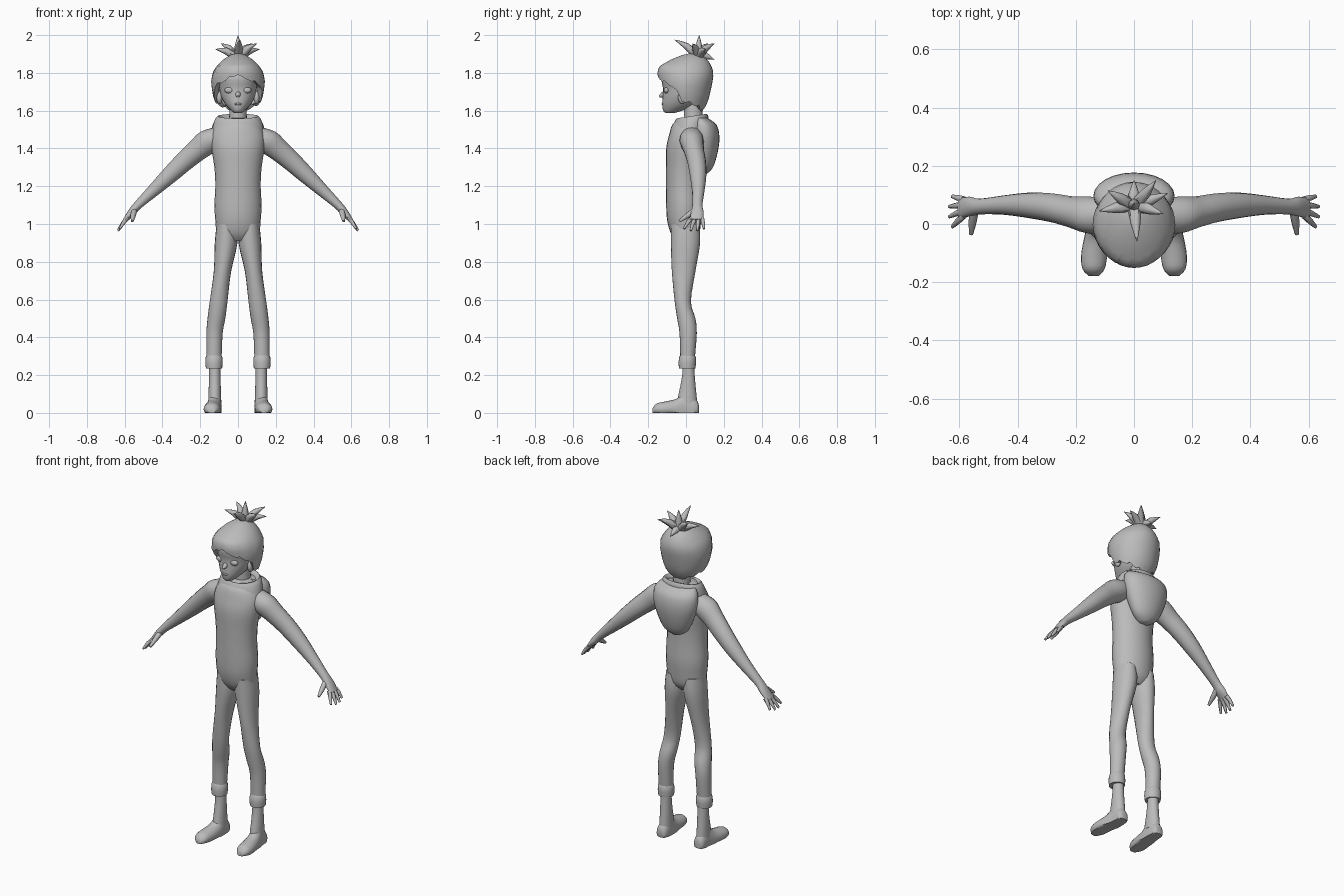
import bpy, bmesh, math
from mathutils import Vector

cube = bpy.data.objects.get("Cube")
if cube:
    bpy.data.objects.remove(cube, do_unlink=True)

colour = (.5, .5, .5, 1)
grey = bpy.data.materials.new("plain grey")
grey.use_nodes = True
grey.diffuse_color = colour
grey.node_tree.nodes["Principled BSDF"].inputs["Base Color"].default_value = colour

X, Y, Z = Vector((1, 0, 0)), Vector((0, 1, 0)), Vector((0, 0, 1))
parts = []


def finish(name, bm, mirror=False):
    bmesh.ops.recalc_face_normals(bm, faces=bm.faces)
    mesh = bpy.data.meshes.new(name)
    bm.to_mesh(mesh)
    bm.free()
    mesh.materials.append(grey)
    obj = bpy.data.objects.new(name, mesh)
    bpy.context.collection.objects.link(obj)
    if mirror:
        modifier = obj.modifiers.new("mirror", "MIRROR")
        modifier.use_mirror_merge = False
    parts.append(obj)


def blend_rings(rings, steps):
    """Catmull-Rom blend between key cross-sections."""
    padded = [rings[0], *rings, rings[-1]]
    blended = []
    for before, start, end, after in zip(padded, padded[1:], padded[2:], padded[3:]):
        for step in range(steps):
            t = step / steps
            blended.append([
                .5 * (2 * q + (r - p) * t + (2 * p - 5 * q + 4 * r - s) * t ** 2
                      + (3 * q - p - 3 * r + s) * t ** 3)
                for p, q, r, s in zip(before, start, end, after)])
    return blended + [rings[-1]]


def skin(bm, rows):
    for lower, upper in zip(rows, rows[1:]):
        for i in range(len(lower)):
            bm.faces.new((lower[i - 1], lower[i], upper[i], upper[i - 1]))
    bm.faces.new(rows[-1])


def loft(name, rings, u=X, v=Y, segments=20, steps=3, mirror=False):
    """Skin ellipses (x, y, z, radius_u, radius_v) lying in the u-v plane, kept above ground."""
    bm = bmesh.new()
    rows = []
    for x, y, z, radius_u, radius_v in blend_rings(rings, steps):
        row = []
        for k in range(segments):
            angle = math.tau * k / segments
            point = Vector((x, y, z)) + u * radius_u * math.cos(angle) + v * radius_v * math.sin(angle)
            point.z = max(point.z, 0)
            row.append(bm.verts.new(point))
        rows.append(row)
    skin(bm, rows)
    bm.faces.new(rows[0])
    finish(name, bm, mirror)


def upright(name, sections, centre=lambda z: 0, **options):
    """Loft level sections given as (z, half width, front y, back y)."""
    loft(name, [(centre(z), (front + back) / 2, z, half, (back - front) / 2)
                for z, half, front, back in sections], **options)


def spike(name, base, tip, radius, end=.002, lift=0, mirror=False):
    """Taper from base to tip, with its middle raised by lift."""
    base, tip = Vector(base), Vector(tip)
    axis = (tip - base).normalized()
    side = axis.orthogonal().normalized()
    middle = base.lerp(tip, .5) + Z * lift
    half = radius * .75 + end * .25
    loft(name, [(*base, radius, radius), (*middle, half, half), (*tip, end, end)],
         side, axis.cross(side), segments=8, steps=2, mirror=mirror)


def ball(name, centre, size, mirror=False):
    bm = bmesh.new()
    bmesh.ops.create_uvsphere(bm, u_segments=16, v_segments=10, radius=1)
    for vert in bm.verts:
        vert.co = Vector(c + s * p for c, s, p in zip(centre, size, vert.co))
    finish(name, bm, mirror)


def lookup(rows, key):
    """Linear lookup of the values filed under a rising first entry."""
    for lower, upper in zip(rows, rows[1:]):
        if key <= upper[0]:
            share = max(0, (key - lower[0]) / (upper[0] - lower[0]))
            return [p + (q - p) * share for p, q in zip(lower[1:], upper[1:])]
    return rows[-1][1:]


def leg_centre(z):
    """Legs spread evenly from the hips and hang straight below the knees."""
    return .127 - .064 * min(1, max(0, (z - .4) / .5))


# Torso
upright("torso", [
    (.91, .06, -.05, .04), (.95, .11, -.08, .07), (1.02, .12, -.1, .08),
    (1.1, .125, -.105, .085), (1.2, .12, -.105, .08), (1.3, .125, -.105, .08),
    (1.4, .14, -.105, .09), (1.47, .14, -.09, .09), (1.53, .11, -.07, .09),
    (1.56, .06, -.03, .08)], segments=24)

# Trouser legs, rolled cuffs, ankles and feet
upright("trouser_legs", [
    (1, .05, -.08, .07), (.9, .06, -.08, .075), (.75, .046, -.075, .05),
    (.59, .047, -.06, .026), (.5, .047, -.047, .05), (.42, .043, -.034, .057),
    (.28, .04, -.03, .046)], leg_centre, mirror=True)
upright("cuffs", [
    (.235, .03, -.02, .04), (.235, .043, -.037, .05), (.265, .046, -.04, .053),
    (.295, .044, -.036, .052), (.305, .038, -.03, .046)], leg_centre, steps=1, mirror=True)
upright("ankles", [(.3, .03, -.02, .044), (.2, .03, -.02, .046), (.05, .035, -.05, .06)],
        lambda z: .123, mirror=True)
loft("feet", [
    (.124, .068, .02, .016, .02), (.124, .055, .02, .032, .05), (.124, 0, .02, .037, .09),
    (.13, -.05, .02, .042, .055), (.137, -.11, .02, .045, .04),
    (.139, -.155, .02, .038, .03), (.138, -.178, .01, .018, .014)], X, Z, mirror=True)

# Arms and hands
loft("arms", [
    (.08, .03, 1.475, .055, .055), (.15, .03, 1.44, .068, .064), (.21, .04, 1.395, .06, .055),
    (.28, .055, 1.335, .053, .05), (.36, .064, 1.26, .045, .044), (.45, .065, 1.175, .033, .033),
    (.53, .06, 1.1, .023, .027), (.565, .06, 1.06, .02, .034), (.6, .054, 1.02, .01, .034)],
     (X + Z).normalized(), Y, segments=16, mirror=True)
for i, finger in enumerate(("index", "middle", "ring", "little")):
    reach = 0 if finger in ("index", "little") else .01
    spike(finger + "_fingers", (.585, .03 + .018 * i, 1.03),
          (.625 + reach, .035 * i - .01, .975 - reach), .012, .006, .006, mirror=True)
spike("thumbs", (.55, .045, 1.07), (.56, -.035, 1.015), .016, .007, mirror=True)

# Hood hanging on the back, and its collar
upright("hood", [
    (1.265, .025, .06, .11), (1.3, .075, .05, .143), (1.38, .115, .03, .168),
    (1.46, .138, .02, .177), (1.525, .135, .02, .162), (1.56, .11, .03, .115)], segments=24)
upright("collar", [
    (1.47, .14, -.085, .11), (1.53, .13, -.07, .12), (1.565, .115, -.055, .115),
    (1.57, .1, -.045, .105), (1.545, .075, -.03, .09)], v=Y + Z * .15, steps=2, segments=24)

# Neck, head and face
upright("neck", [(1.5, .05, -.01, .09), (1.66, .042, -.01, .085)])
upright("head", [
    (1.588, .02, -.108, -.06), (1.6, .036, -.12, -.02), (1.63, .065, -.126, .05),
    (1.67, .088, -.124, .085), (1.72, .1, -.122, .1), (1.78, .108, -.13, .11),
    (1.84, .08, -.09, .09)], segments=24)
spike("nose", (0, -.11, 1.69), (0, -.142, 1.675), .016, .005)
ball("lips", (0, -.122, 1.635), (.02, .008, .006))
ball("eyes", (.045, -.103, 1.708), (.026, .015, .017), mirror=True)
ball("ears", (.098, -.02, 1.67), (.016, .022, .035), mirror=True)

# Hair cap with a parted fringe and a jagged hem: sections by height, hem height by turn
sections = [
    (1.57, .075, -.05, .065), (1.63, .115, -.11, .11), (1.68, .133, -.13, .125),
    (1.75, .143, -.145, .14), (1.8, .135, -.152, .147), (1.835, .115, -.142, .135),
    (1.87, .08, -.08, .115), (1.895, .04, -.02, .08), (1.903, .01, .02, .05)]
hem = [(0, 1.79), (.35, 1.765), (.7, 1.745), (1.15, 1.72), (1.35, 1.65), (1.8, 1.635),
       (math.pi, 1.58)]
crown = sections[-1][0]
bm = bmesh.new()
segments, levels = 36, 12
rows = []
for level in range(-1, levels + 1):
    row = []
    inside = level < 0
    scale = .8 if inside else 1
    rise = 1 - (1 - max(level, 0) / levels) ** 1.4
    for k in range(segments):
        angle = math.tau * k / segments
        turn = min(angle, math.tau - angle)
        low = lookup(hem, turn)[0]
        if k % 3 == 1 and turn > .3:
            low += .012
        z = low + (crown - low) * rise
        half, front, back = lookup(sections, z)
        x = half * scale * math.sin(angle)
        y = (front + back) / 2 - (back - front) / 2 * scale * math.cos(angle)
        row.append(bm.verts.new((x, y, z + (.012 if inside else 0))))
    rows.append(row)
skin(bm, rows)
finish("hair_cap", bm)

# Tuft of spikes on the crown
tuft = {
    "front": (.01, -.06, 1.975), "right": (-.12, .045, 1.925), "back_right": (-.09, .115, 1.955),
    "back": (0, .15, 1.87), "back_left": (.075, .15, 1.955), "rear_left": (.115, .105, 1.925),
    "left": (.1, .035, 1.955), "top": (0, .07, 2)}
for place, tip in tuft.items():
    spike("hair_spike_" + place, (tip[0] * .1, .065, 1.885), tip, .023, .001,
          lift=0 if place == "top" else .012)

# Smooth shading with crisp edges
bpy.ops.object.select_all(action="DESELECT")
for obj in parts:
    obj.select_set(True)
bpy.context.view_layer.objects.active = parts[0]
bpy.ops.object.shade_smooth_by_angle(angle=math.radians(45))
